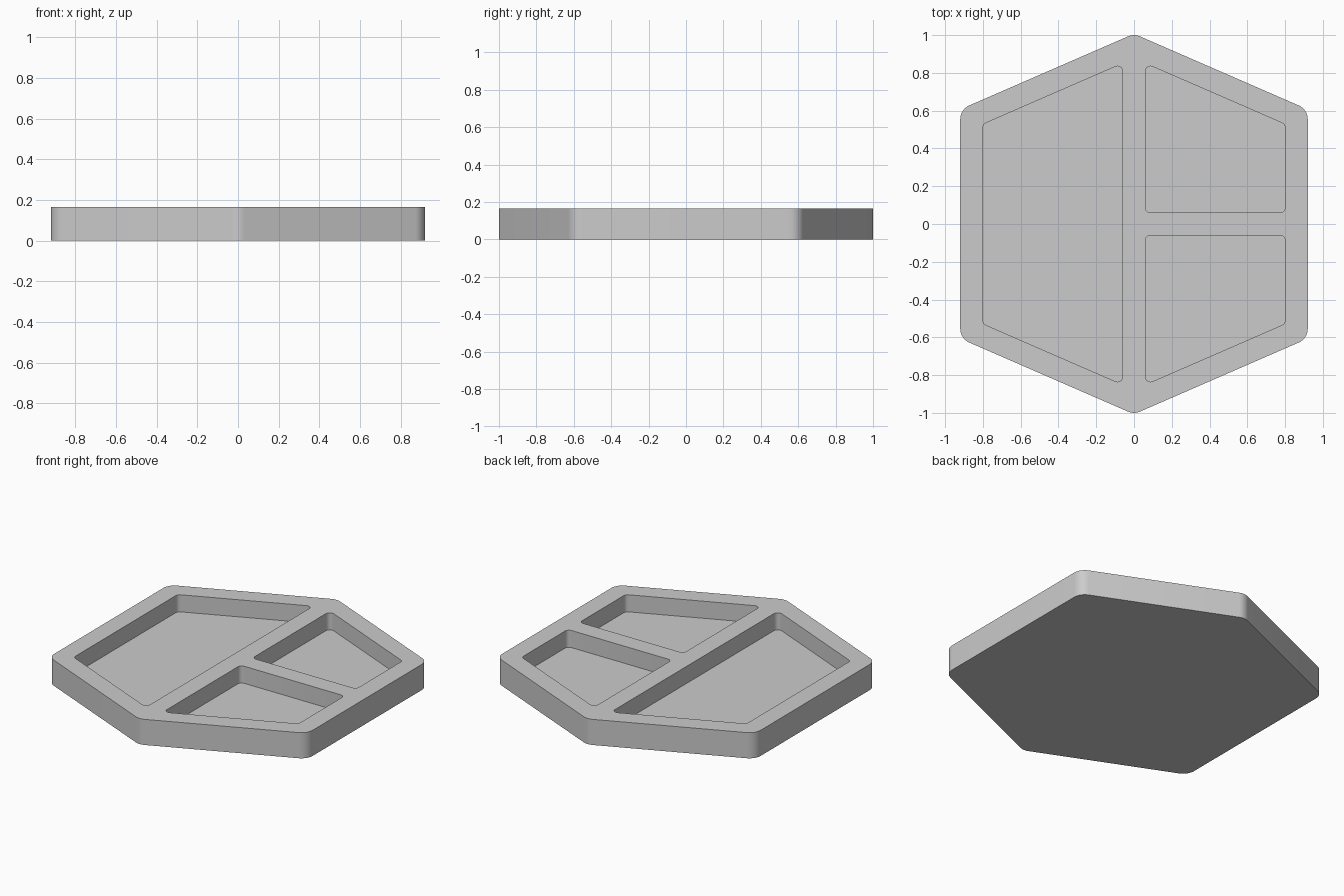
import bpy, bmesh, math
from mathutils import Vector

cube = bpy.data.objects.get("Cube")
if cube:
    bpy.data.objects.remove(cube, do_unlink=True)

HEIGHT, FLOOR = 0.165, 0.055      # tray height and compartment floor level
SIDE, APEX, SLOPE = 0.92, 1.007, 0.435
RIM, HALF_RIB = 0.12, 0.06        # rim width and half the divider width


def rounded(points, radius, steps):
    """Round every corner of a convex outline with an arc."""
    pts = [Vector(p) for p in points]
    out = []
    for i, p in enumerate(pts):
        a = (pts[i - 1] - p).normalized()
        b = (pts[(i + 1) % len(pts)] - p).normalized()
        half = a.angle(b) / 2
        centre = p + (a + b).normalized() * radius / math.sin(half)
        start = p + a * radius / math.tan(half) - centre
        end = p + b * radius / math.tan(half) - centre
        sweep = math.pi - 2 * half
        for k in range(steps + 1):
            t = k / steps
            out.append(centre + (start * math.sin((1 - t) * sweep)
                                 + end * math.sin(t * sweep)) / math.sin(sweep))
    return out


def add_loop(bm, outline, z):
    verts = [bm.verts.new((p.x, p.y, z)) for p in outline]
    edges = [bm.edges.new((v, verts[i - 1])) for i, v in enumerate(verts)]
    return verts, edges


def add_well(bm, outline, z):
    """Walls from the top face down to z, closed with a flat face there."""
    top, edges = add_loop(bm, outline, HEIGHT)
    low, _ = add_loop(bm, outline, z)
    for i in range(len(top)):
        bm.faces.new((top[i - 1], top[i], low[i], low[i - 1]))
    bm.faces.new(low)
    return edges


# Outlines: stretched hexagon, one large compartment, two small ones
shoulder = APEX - SLOPE * SIDE
hexagon = [(0, APEX), (-SIDE, shoulder), (-SIDE, -shoulder),
           (0, -APEX), (SIDE, -shoulder), (SIDE, shoulder)]
inner = SIDE - RIM
inner_apex = APEX - RIM * math.hypot(1, SLOPE)
y_in = inner_apex - SLOPE * HALF_RIB
y_out = inner_apex - SLOPE * inner
large = [(-HALF_RIB, y_in), (-inner, y_out), (-inner, -y_out), (-HALF_RIB, -y_in)]
small_back = [(HALF_RIB, HALF_RIB), (inner, HALF_RIB), (inner, y_out), (HALF_RIB, y_in)]
small_front = [(x, -y) for x, y in reversed(small_back)]

# Tray body with its compartments
bm = bmesh.new()
top_edges = add_well(bm, rounded(hexagon, 0.08, 8), 0)
for pocket in (large, small_back, small_front):
    top_edges += add_well(bm, rounded(pocket, 0.027, 5), FLOOR)
bmesh.ops.triangle_fill(bm, edges=top_edges, use_beauty=True, normal=(0, 0, 1))
bmesh.ops.recalc_face_normals(bm, faces=bm.faces[:])

mesh = bpy.data.meshes.new("divided_tray")
bm.to_mesh(mesh)
bm.free()
tray = bpy.data.objects.new("divided_tray", mesh)
bpy.context.collection.objects.link(tray)

# Plain grey
grey = bpy.data.materials.new("light_grey")
grey.use_nodes = True
colour = (0.6, 0.6, 0.6, 1)
grey.diffuse_color = colour
grey.node_tree.nodes["Principled BSDF"].inputs["Base Color"].default_value = colour
mesh.materials.append(grey)

# Smooth rounded corners, sharp rims
bpy.ops.object.select_all(action='DESELECT')
tray.select_set(True)
bpy.context.view_layer.objects.active = tray
bpy.ops.object.shade_smooth_by_angle(angle=math.radians(35))
